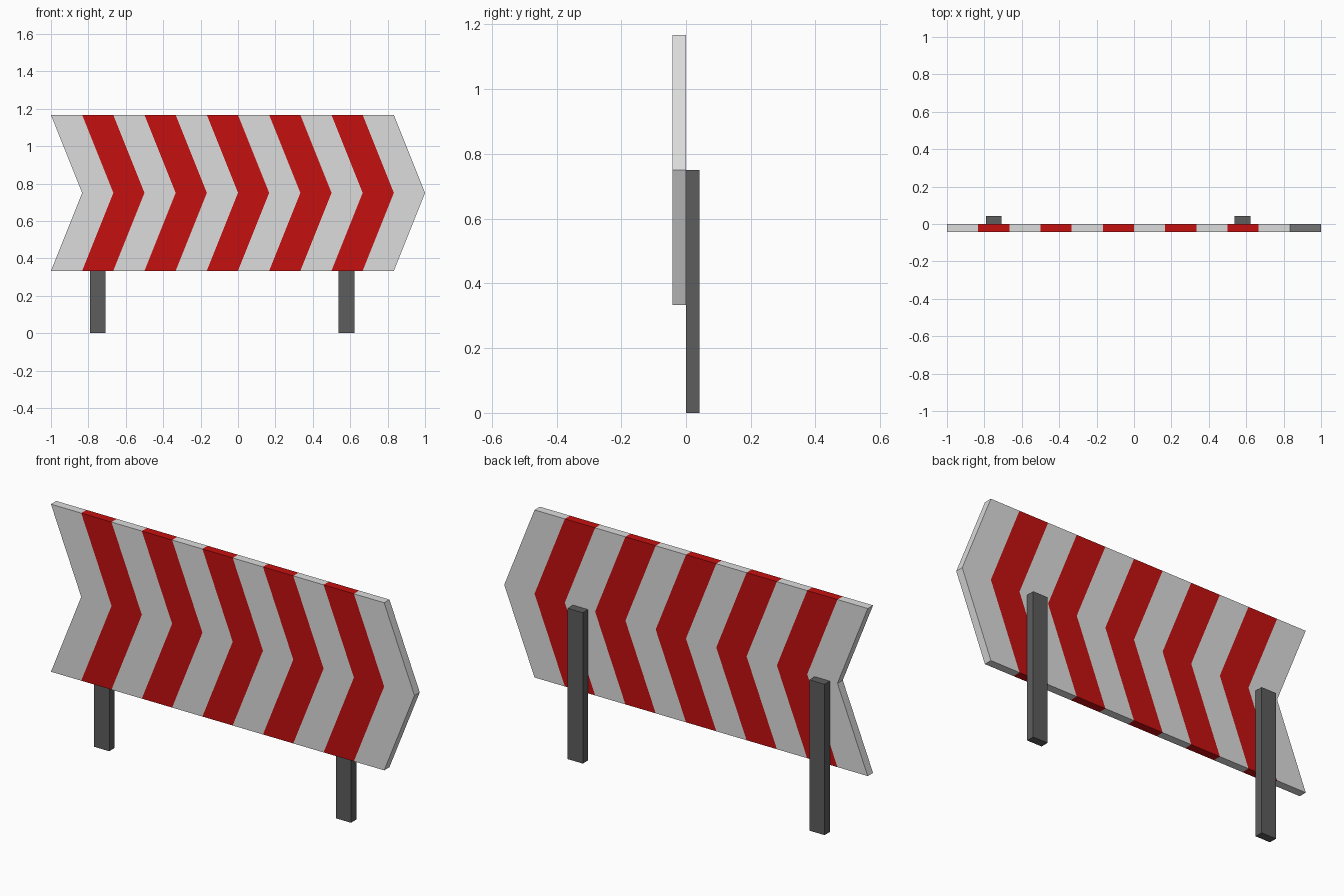
import bpy, bmesh

if "Cube" in bpy.data.objects:
    bpy.data.objects.remove(bpy.data.objects["Cube"])


def material(name, rgb):
    m = bpy.data.materials.new(name)
    m.diffuse_color = (*rgb, 1)
    m.use_nodes = True
    m.node_tree.nodes["Principled BSDF"].inputs["Base Color"].default_value = m.diffuse_color
    return m


white = material("light_grey", (0.72, 0.72, 0.72))
red = material("red", (0.56, 0.005, 0.005))
grey = material("dark_grey", (0.11, 0.11, 0.11))

STEP = 1 / 6                # stripe width and arrow depth
THICK = 1 / 24
Z_LOW, Z_MID, Z_HIGH = 1 / 3, 0.75, 7 / 6


def add_object(name, bm, materials):
    bmesh.ops.recalc_face_normals(bm, faces=bm.faces)
    mesh = bpy.data.meshes.new(name)
    bm.to_mesh(mesh)
    bm.free()
    for m in materials:
        mesh.materials.append(m)
    ob = bpy.data.objects.new(name, mesh)
    bpy.context.collection.objects.link(ob)
    return ob


# Chevron board: eleven alternating stripes, extruded to a solid panel
bm = bmesh.new()
columns = []
for i in range(12):
    x = -1 + i * STEP
    columns.append([bm.verts.new((x + dx, -THICK, z))
                    for dx, z in ((0, Z_LOW), (STEP, Z_MID), (0, Z_HIGH))])
for i in range(11):
    a, b = columns[i], columns[i + 1]
    for k in range(2):
        f = bm.faces.new((a[k], b[k], b[k + 1], a[k + 1]))
        f.material_index = i % 2
front = bm.faces[:]
# extrude_face_region keeps the front faces, and side faces inherit stripe colour
res = bmesh.ops.extrude_face_region(bm, geom=front, use_keep_orig=True)
bmesh.ops.translate(bm, vec=(0, THICK, 0),
                    verts=[v for v in res["geom"] if isinstance(v, bmesh.types.BMVert)])
# Colour top and bottom rims by position
bm.normal_update()
for f in bm.faces:
    c = f.calc_center_median()
    if abs(c.y + THICK / 2) < 1e-4:
        on_rim = abs(f.normal.z) > 0.9
        f.material_index = int((c.x + 1) / STEP) % 2 if on_rim else 0
add_object("chevron_board", bm, [white, red])

# Two posts behind the board
for name, x in (("left_post", -0.75), ("right_post", 0.58)):
    bm = bmesh.new()
    bmesh.ops.create_cube(bm, size=1)
    bmesh.ops.scale(bm, vec=(2 * THICK, THICK, Z_MID), verts=bm.verts)
    bmesh.ops.translate(bm, vec=(x, THICK / 2, Z_MID / 2), verts=bm.verts)
    add_object(name, bm, [grey])
